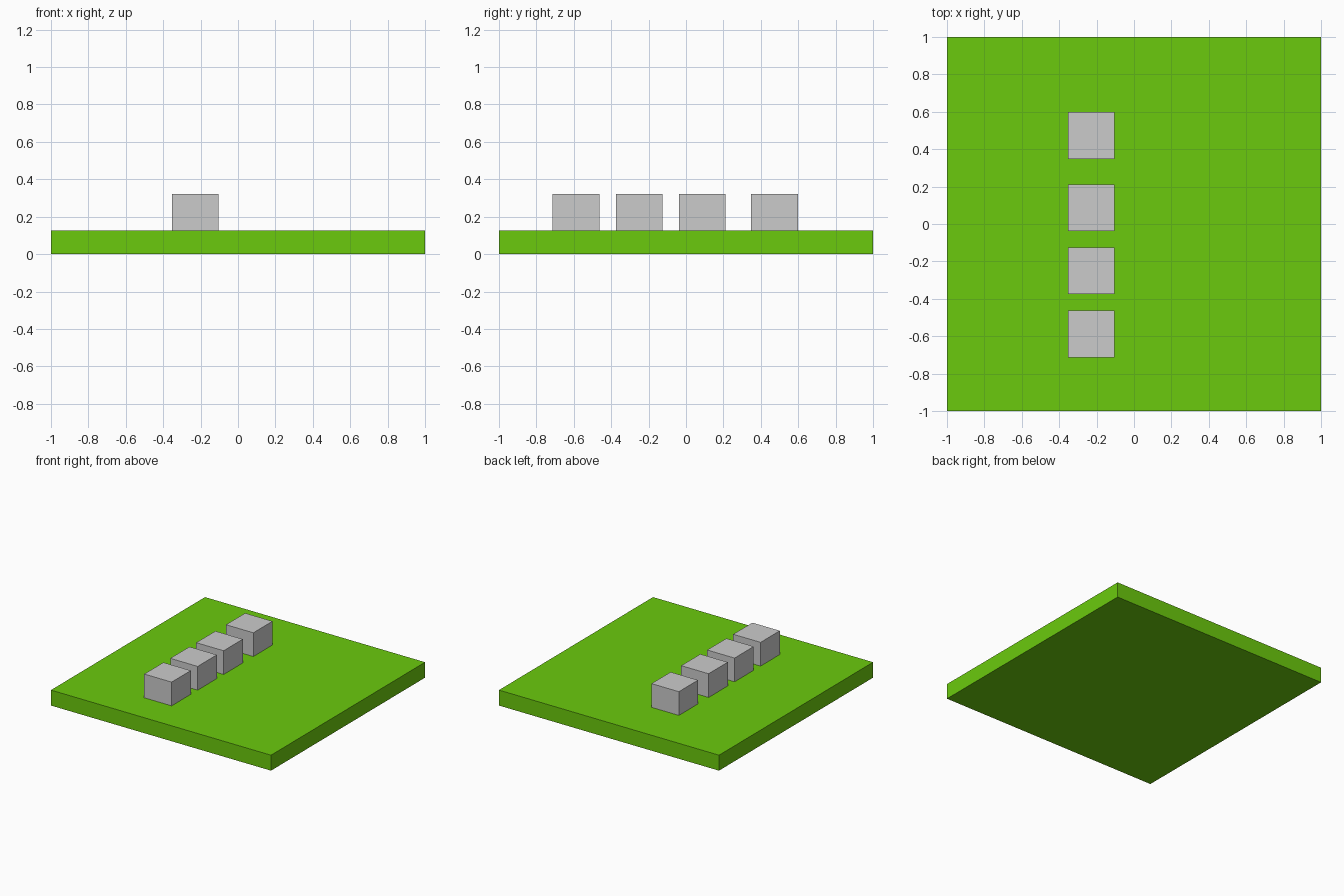
import bpy

if "Cube" in bpy.data.objects:
    bpy.data.objects.remove(bpy.data.objects["Cube"])


def box(name, x, y, z0, z1, width):
    """Square-based box spanning z0 to z1."""
    bpy.ops.mesh.primitive_cube_add(size=1, location=(x, y, (z0 + z1) / 2))
    obj = bpy.context.object
    obj.name = name
    obj.scale = (width, width, z1 - z0)
    bpy.ops.object.transform_apply(location=False, rotation=False, scale=True)
    return obj


# Green ground slab
SLAB_TOP = 0.127
slab = box("grass_slab", 0, 0, 0, SLAB_TOP, 2)
green = bpy.data.materials.new("grass_green")
green.diffuse_color = (0.147, 0.591, 0.004, 1)
green.use_nodes = True
green.node_tree.nodes["Principled BSDF"].inputs["Base Color"].default_value = green.diffuse_color
slab.data.materials.append(green)

# Row of grey blocks standing on the slab
for i, y in enumerate((-0.588, -0.25, 0.087, 0.473), 1):
    box(f"stone_block_{i}", -0.229, y, SLAB_TOP, 0.322, 0.249)
